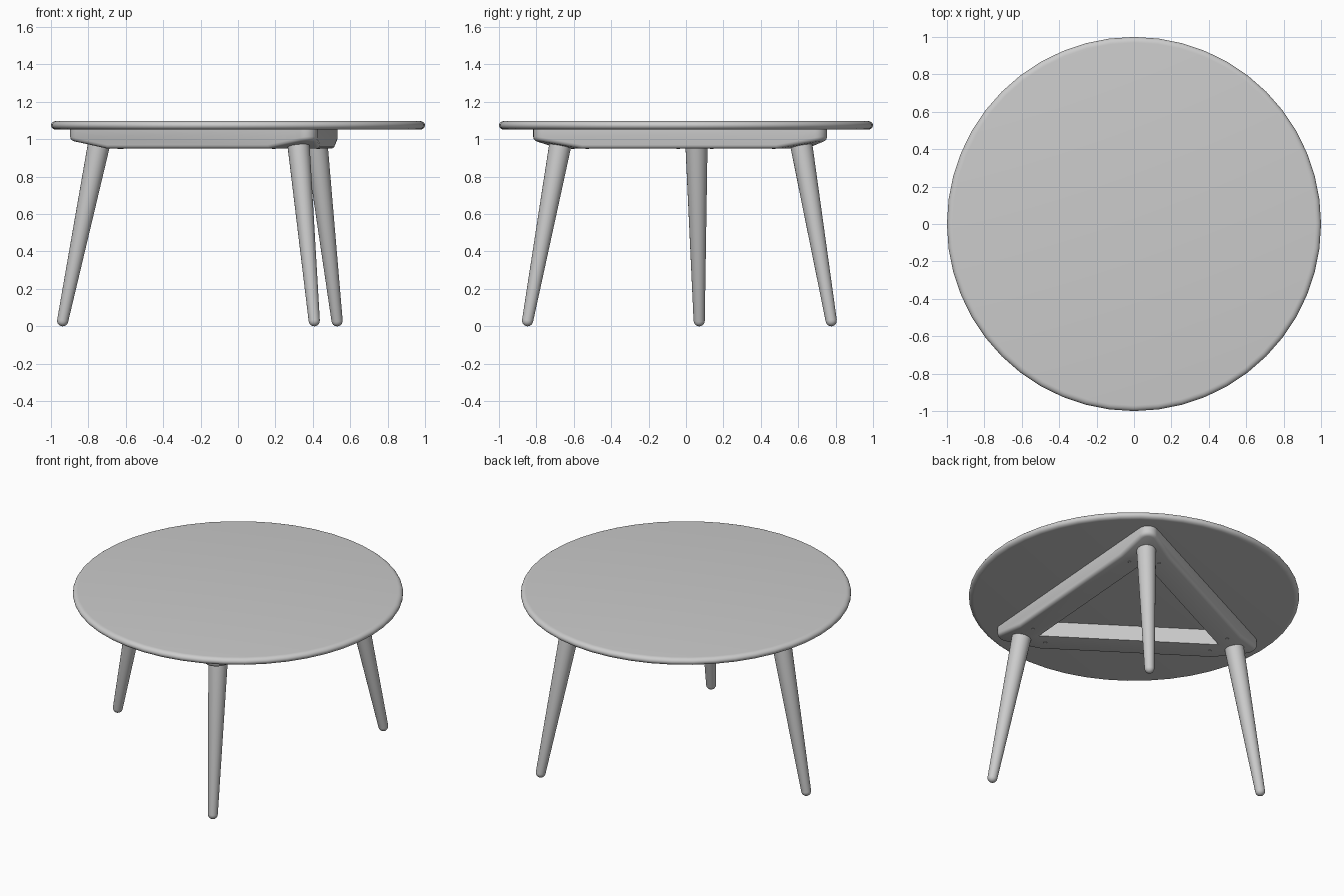
import bpy, bmesh, math
from mathutils import Vector, Matrix

if "Cube" in bpy.data.objects:
    bpy.data.objects.remove(bpy.data.objects["Cube"])

ANGLES = [math.radians(a) for a in (175.7, 295.7, 55.7)]


def finish(name, bm, angle=35):
    bmesh.ops.recalc_face_normals(bm, faces=bm.faces[:])
    me = bpy.data.meshes.new(name)
    bm.to_mesh(me)
    bm.free()
    ob = bpy.data.objects.new(name, me)
    bpy.context.collection.objects.link(ob)
    bpy.ops.object.select_all(action='DESELECT')
    ob.select_set(True)
    bpy.context.view_layer.objects.active = ob
    bpy.ops.object.shade_smooth_by_angle(angle=math.radians(angle))
    return ob


def lathe(profile, sides):
    """Closed solid of revolution about z from (radius, z) points."""
    bm = bmesh.new()
    rings = [[bm.verts.new((r * math.cos(2 * math.pi * i / sides),
                            r * math.sin(2 * math.pi * i / sides), z))
              for i in range(sides)] for r, z in profile]
    for a, b in zip(rings, rings[1:]):
        for i in range(sides):
            j = (i + 1) % sides
            bm.faces.new((a[i], a[j], b[j], b[i]))
    bm.faces.new(rings[0][::-1])
    bm.faces.new(rings[-1])
    return bm


def polar(r, a, z=0.0):
    return Vector((r * math.cos(a), r * math.sin(a), z))


# Round table top with a fully rounded rim
z0, z1 = 1.051, 1.098
h = (z1 - z0) / 2
rim = [(1 - 0.03 + 0.03 * math.cos(t), z0 + h + h * math.sin(t))
       for t in (math.radians(-90 + 180 * k / 10) for k in range(11))]
finish("table_top", lathe(rim, 48))

# Triangular frame: rounded outer triangle, sharp inner triangle
Z_LOW, Z_HIGH, ARC = 0.95, 1.052, 8
bm = bmesh.new()
outer, inner = [], []
for a in ANGLES:
    centre = polar(0.84, a)
    outer.append([bm.verts.new(centre + polar(0.06, a + math.radians(-60 + 120 * k / ARC), Z_LOW))
                  for k in range(ARC + 1)])
    inner.append(bm.verts.new(polar(0.63, a, Z_LOW)))
for c in range(3):
    n = (c + 1) % 3
    for k in range(ARC):
        bm.faces.new((inner[c], outer[c][k], outer[c][k + 1]))
    bm.faces.new((inner[c], outer[c][ARC], outer[n][0], inner[n]))
ext = bmesh.ops.extrude_face_region(bm, geom=bm.faces[:], use_keep_orig=True)
bmesh.ops.translate(bm, vec=(0, 0, Z_HIGH - Z_LOW),
                    verts=[g for g in ext["geom"] if isinstance(g, bmesh.types.BMVert)])
bmesh.ops.recalc_face_normals(bm, faces=bm.faces[:])

# Sloped undersides at the corners, square to the legs
for a in ANGLES:
    cut = bmesh.ops.bisect_plane(bm, geom=bm.verts[:] + bm.edges[:] + bm.faces[:], dist=1e-5,
                                 plane_co=polar(0.69, a, Z_LOW),
                                 plane_no=polar(0.21, a, -1.0).normalized(), clear_outer=True)
    edges = [g for g in cut["geom_cut"] if isinstance(g, bmesh.types.BMEdge)]
    bmesh.ops.holes_fill(bm, edges=edges, sides=0)
bmesh.ops.recalc_face_normals(bm, faces=bm.faces[:])

# Soften the outer lower edge
soft = []
for e in bm.edges:
    if len(e.link_faces) == 2:
        lo, hi = sorted(e.link_faces, key=lambda f: f.normal.z)
        mid = (e.verts[0].co + e.verts[1].co) / 2
        if lo.normal.z < -0.9 and abs(hi.normal.z) < 0.1 and hi.normal.dot(mid) > 0.1:
            soft.append(e)
bmesh.ops.bevel(bm, geom=soft, offset=0.02, offset_type='OFFSET', segments=3,
                profile=0.5, affect='EDGES')
finish("triangular_frame", bm)

# Splayed tapered legs with domed feet, and a pair of screws by each corner
for i, a in enumerate(ANGLES):
    foot, top = polar(0.94, a, 0.03), polar(0.742, a, 0.99)
    axis = top - foot
    profile = [(0.03 * math.cos(t), 0.03 * math.sin(t))
               for t in (math.radians(d) for d in (-80, -60, -40, -20, 0))]
    profile.append((0.06, axis.length))
    bm = lathe(profile, 24)
    rot = axis.to_track_quat('Z', 'Y').to_matrix().to_4x4()
    bmesh.ops.transform(bm, matrix=Matrix.Translation(foot) @ rot, verts=bm.verts[:])
    finish(f"leg_{i + 1}", bm)
    for s in (-1, 1):
        bm = lathe([(0.008, -0.002), (0.01, 0.0), (0.01, 0.02)], 12)
        pos = polar(0.63, a, Z_LOW) + polar(0.09 * s, a + math.pi / 2)
        bmesh.ops.translate(bm, vec=pos, verts=bm.verts[:])
        finish(f"screw_{i + 1}_{'a' if s < 0 else 'b'}", bm)
